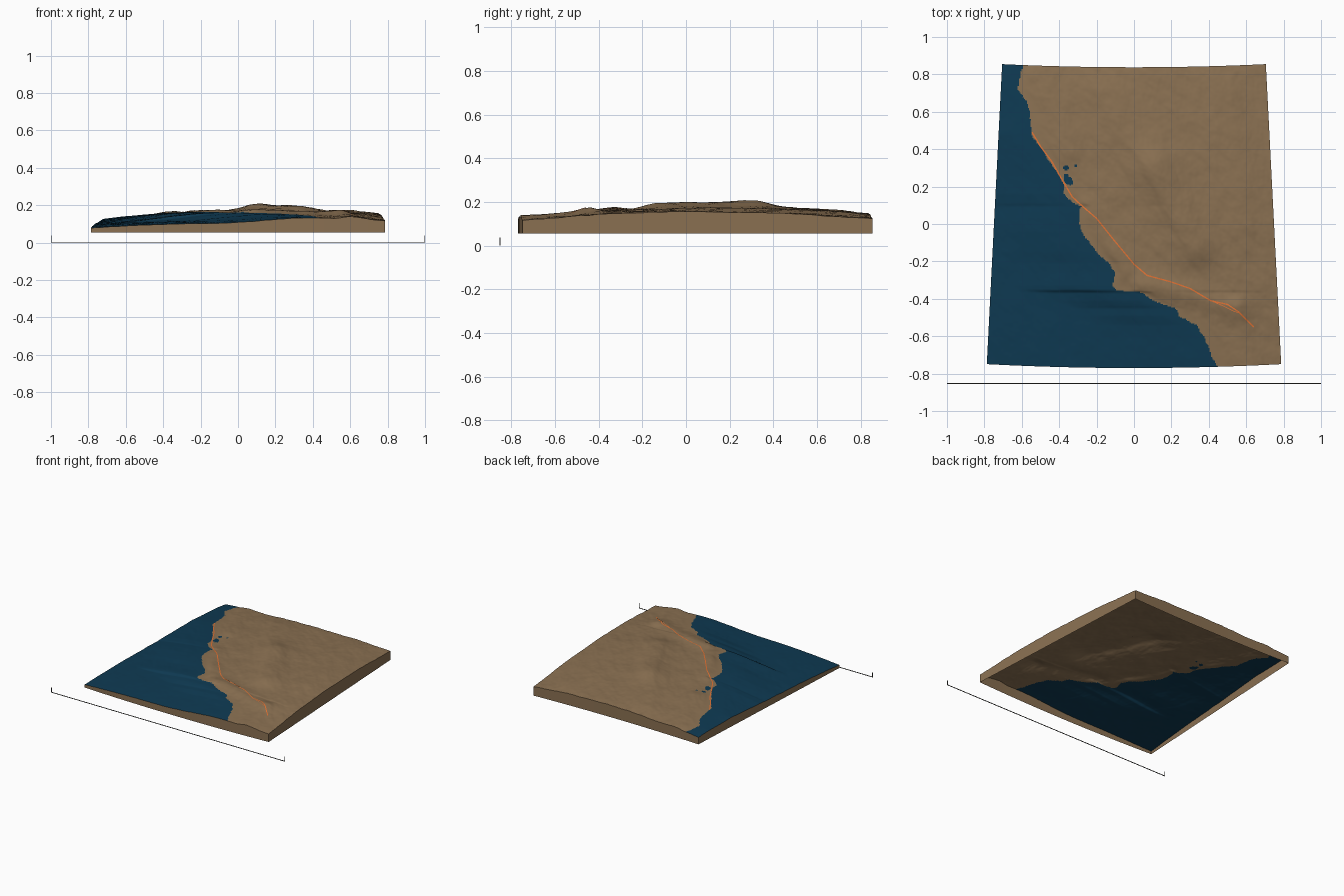
import bpy, bmesh, math
from mathutils import Vector, noise

if "Cube" in bpy.data.objects:
    bpy.data.objects.remove(bpy.data.objects["Cube"])

def material(name, rgb):
    m = bpy.data.materials.new(name)
    m.diffuse_color = (*rgb, 1)
    m.use_nodes = True
    m.node_tree.nodes["Principled BSDF"].inputs["Base Color"].default_value = m.diffuse_color
    return m

LAND = material("land brown", (0.258, 0.165, 0.085))
SEA = material("deep sea blue", (0.0045, 0.042, 0.085))
FAULT = material("fault orange", (0.75, 0.17, 0.035))
GREY = material("bar grey", (0.09, 0.09, 0.08))
BASE_Z, N = 0.055, 240

# shoreline from south to north as (y, x)
COAST = [(-0.78, 0.455), (-0.71, 0.415), (-0.61, 0.38), (-0.54, 0.33), (-0.49, 0.24), (-0.45, 0.22),
         (-0.44, 0.18), (-0.41, 0.10), (-0.365, 0.04), (-0.355, -0.09), (-0.33, -0.115), (-0.26, -0.11),
         (-0.21, -0.13), (-0.15, -0.20), (-0.08, -0.25), (-0.04, -0.28), (0.03, -0.295), (0.095, -0.285),
         (0.11, -0.32), (0.16, -0.37), (0.22, -0.38), (0.26, -0.40), (0.33, -0.45), (0.41, -0.50),
         (0.48, -0.55), (0.60, -0.555), (0.66, -0.58), (0.72, -0.62), (0.80, -0.61), (0.87, -0.58)]
# inland bay: x, y, radius
BAY = [(-0.352, 0.235, 0.021), (-0.36, 0.255, 0.014), (-0.362, 0.30, 0.014), (-0.312, 0.31, 0.008),
       (-0.34, 0.222, 0.014)]
# mountain ridges: start, end, width, height
RIDGES = [((-0.15, 0.70), (0.10, 0.30), 0.12, 0.012), ((0.10, 0.30), (0.33, -0.12), 0.10, 0.027),
          ((-0.50, 0.80), (-0.35, 0.40), 0.08, 0.012), ((-0.25, 0.10), (-0.05, -0.25), 0.05, 0.009),
          ((0.05, -0.32), (0.55, -0.45), 0.06, 0.014), ((0.55, -0.45), (0.62, -0.75), 0.07, 0.013),
          ((0.45, 0.75), (0.62, 0.0), 0.12, 0.010)]

def coast_x(y):
    for (y0, x0), (y1, x1) in zip(COAST, COAST[1:]):
        if y0 <= y <= y1:
            return x0 + (x1 - x0) * (y - y0) / (y1 - y0)
    return COAST[0][1] if y < 0 else COAST[-1][1]

def smooth(t):
    t = max(0.0, min(1.0, t))
    return t * t * (3 - 2 * t)

def seg_dist(x, y, a, b):
    a, b, p = Vector(a), Vector(b), Vector((x, y))
    t = max(0, min(1, (p - a).dot(b - a) / (b - a).length_squared))
    return (p - a - (b - a) * t).length

def is_sea(x, y):
    wobble = 0.012 * noise.noise(Vector((x * 25, y * 25, 3)))
    return x < coast_x(y) + wobble or any(math.hypot(x - a, y - b) < r for a, b, r in BAY)

def height(x, y):
    # globe curvature plus sea floor, plains, ridges and fine relief
    z = 0.166 - (x * x + y * y) / 23
    d = (x - coast_x(y)) * 0.75
    rough = noise.fractal(Vector((x * 14 + y * 5, y * 9, 1.7)), 0.9, 2.1, 4)
    if d < 0:
        return z - 0.036 * smooth(-d / 0.42) + 0.0016 * rough * smooth(-d / 0.1)
    z += 0.012 * smooth((d - 0.15) / 0.4)
    z += sum(h * math.exp(-(seg_dist(x, y, a, b) / w) ** 2) for a, b, w, h in RIDGES) * smooth(d / 0.05)
    return z + 0.0035 * rough * smooth(d / 0.08)

def make_object(name, bm, mats):
    me = bpy.data.meshes.new(name)
    bm.to_mesh(me)
    bm.free()
    for m in mats:
        me.materials.append(m)
    ob = bpy.data.objects.new(name, me)
    bpy.context.collection.objects.link(ob)
    return ob

# terrain sheet: tapered, slightly bowed grid; sea faces are picked by the shoreline
bm = bmesh.new()
grid = []
for j in range(N + 1):
    row = []
    for i in range(N + 1):
        v = j / N
        x = (2 * i / N - 1) * (0.787 - 0.082 * v)
        y = -0.77 + 1.608 * v + 0.0335 * x * x
        row.append(bm.verts.new((x, y, height(x, y))))
    grid.append(row)
for j in range(N):
    for i in range(N):
        f = bm.faces.new((grid[j][i], grid[j][i + 1], grid[j + 1][i + 1], grid[j + 1][i]))
        c = f.calc_center_median()
        f.material_index = 1 if is_sea(c.x, c.y) else 0
        f.smooth = True
rim = ([v.co.copy() for v in grid[0]] + [r[-1].co.copy() for r in grid[1:]]
       + [v.co.copy() for v in reversed(grid[-1][:-1])] + [r[0].co.copy() for r in reversed(grid[1:-1])])
make_object("terrain", bm, [LAND, SEA])

# side walls: open underneath
bm = bmesh.new()
top = [bm.verts.new(p) for p in rim]
low = [bm.verts.new((p.x, p.y, BASE_Z)) for p in rim]
for k in range(len(rim)):
    n = (k + 1) % len(rim)
    bm.faces.new((low[k], low[n], top[n], top[k]))
make_object("side_walls", bm, [LAND])

# fault line: thin ribbon draped over the terrain
def ribbon(name, pts, width):
    path = []
    for a, b in zip(pts, pts[1:]):
        a, b = Vector(a), Vector(b)
        n = max(2, int((b - a).length / 0.006))
        path += [a.lerp(b, k / n) for k in range(n)]
    path.append(Vector(pts[-1]))
    bm = bmesh.new()
    prev = None
    for k, p in enumerate(path):
        t = (path[min(k + 1, len(path) - 1)] - path[max(k - 1, 0)]).normalized()
        s = Vector((-t.y, t.x)) * width / 2
        z = max(height(*(p + s * q)) for q in (-1, 0, 1)) + 0.0015
        pair = [bm.verts.new((*(p + s * q), z)) for q in (1, -1)]
        if prev:
            bm.faces.new((prev[0], prev[1], pair[1], pair[0]))
        prev = pair
    make_object(name, bm, [FAULT])

ribbon("fault_line", [(-0.545, 0.49), (-0.50, 0.415), (-0.44, 0.335), (-0.375, 0.22), (-0.33, 0.145), (-0.27, 0.09),
                      (-0.20, 0.03), (-0.10, -0.095), (0.0, -0.215), (0.07, -0.275), (0.20, -0.31), (0.30, -0.345),
                      (0.41, -0.41), (0.50, -0.43), (0.56, -0.47), (0.64, -0.55)], 0.007)
ribbon("fault_branch", [(0.40, -0.405), (0.47, -0.435), (0.53, -0.465), (0.56, -0.475)], 0.004)

# scale bar with upright end ticks
def box(name, centre, size):
    bm = bmesh.new()
    bmesh.ops.create_cube(bm, size=1)
    for v in bm.verts:
        v.co = Vector(centre) + Vector([a * b for a, b in zip(v.co, size)])
    make_object(name, bm, [GREY])

box("scale_bar", (0, -0.853, 0.002), (2, 0.004, 0.004))
for side, s in (("left", -1), ("right", 1)):
    box("scale_tick_" + side, (s * 0.998, -0.853, 0.019), (0.004, 0.004, 0.038))
